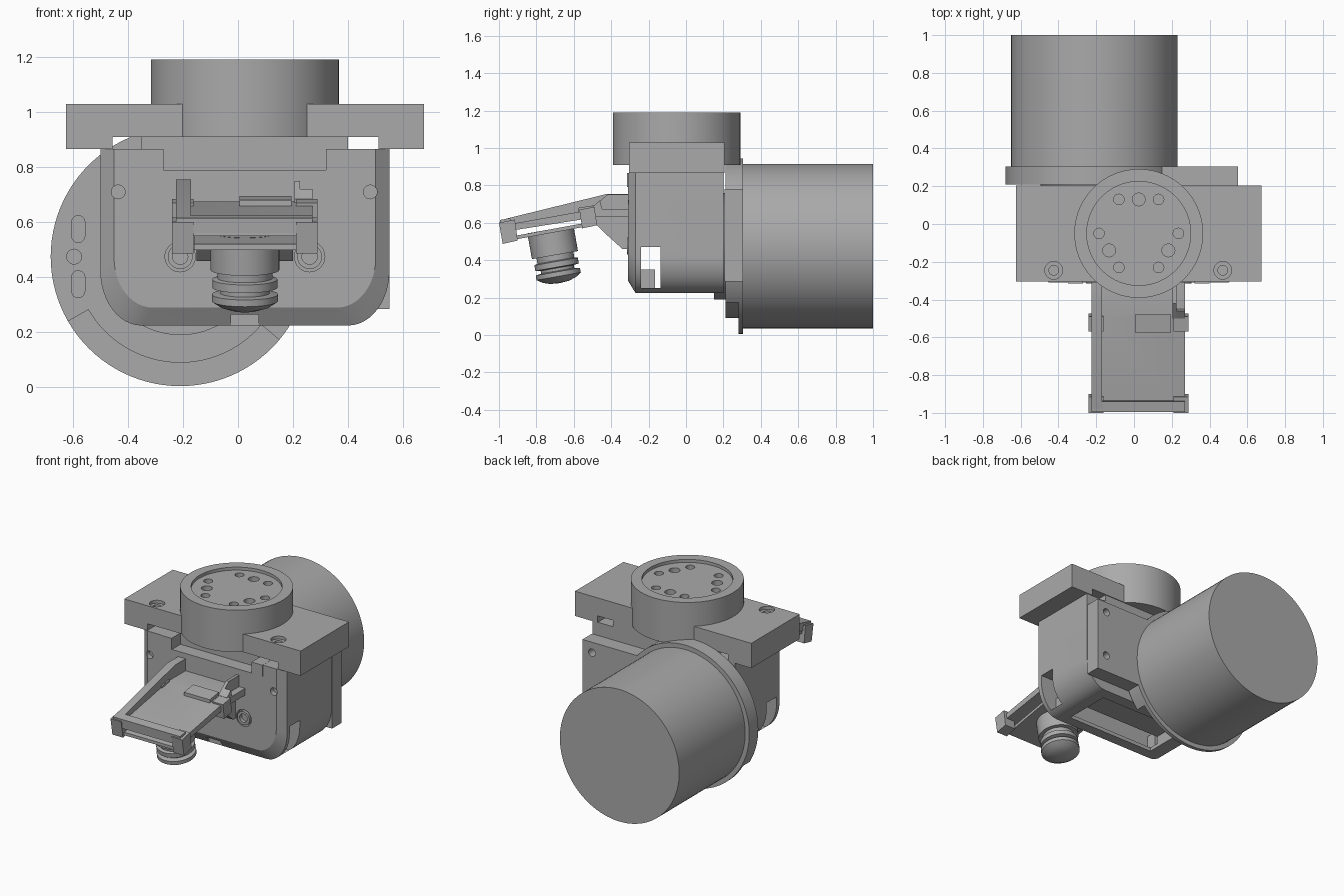
import bpy, bmesh, math

if "Cube" in bpy.data.objects:
    bpy.data.objects.remove(bpy.data.objects["Cube"])

grey = bpy.data.materials.new("machined grey")
grey.use_nodes = True
grey.diffuse_color = (0.4, 0.4, 0.4, 1)
grey.node_tree.nodes["Principled BSDF"].inputs["Base Color"].default_value = (0.4, 0.4, 0.4, 1)


def finish(name, bm):
    bmesh.ops.recalc_face_normals(bm, faces=bm.faces)
    mesh = bpy.data.meshes.new(name)
    bm.to_mesh(mesh)
    bm.free()
    mesh.materials.append(grey)
    obj = bpy.data.objects.new(name, mesh)
    bpy.context.collection.objects.link(obj)
    return obj


def prism(name, axis, pts, a, b, end_pts=None):
    """Extrude a profile along an axis, optionally lofting to a second profile."""
    def place(p, t):
        u, v = p
        return {"x": (t, u, v), "y": (u, t, v), "z": (u, v, t)}[axis]
    bm = bmesh.new()
    lo = [bm.verts.new(place(p, a)) for p in pts]
    hi = [bm.verts.new(place(p, b)) for p in (end_pts or pts)]
    bm.faces.new(lo)
    bm.faces.new(hi)
    n = len(pts)
    for i in range(n):
        j = (i + 1) % n
        bm.faces.new((lo[i], lo[j], hi[j], hi[i]))
    return finish(name, bm)


def arc(cx, cy, rx, ry, start, end, n):
    angles = [math.radians(start + (end - start) * i / n) for i in range(n + 1)]
    return [(cx + rx * math.cos(t), cy + ry * math.sin(t)) for t in angles]


def disc(name, axis, cx, cy, r, a, b, n=64):
    return prism(name, axis, arc(cx, cy, r, r, 0, 360, n)[:-1], a, b)


def box(name, x0, x1, y0, y1, z0, z1):
    return prism(name, "z", [(x0, y0), (x1, y0), (x1, y1), (x0, y1)], z0, z1)


def cut(target, cutter):
    mod = target.modifiers.new("cut", "BOOLEAN")
    mod.operation = "DIFFERENCE"
    mod.solver = "EXACT"
    mod.object = cutter
    bpy.context.view_layer.objects.active = target
    bpy.ops.object.modifier_apply(modifier=mod.name)
    bpy.data.objects.remove(cutter)


parts = []
MX, MZ = -0.21, 0.475     # motor axis
CX, CY = 0.025, -0.05     # turret axis and body middle

# Rear motor and its mounting flange
parts.append(disc("motor", "y", MX, MZ, 0.44, 0.29, 1.0, 96))
flange = disc("motor_flange", "y", MX, MZ, 0.47, 0.21, 0.305, 96)
ring = arc(MX, MZ, 0.385, 0.385, 210, 320, 32) + arc(MX, MZ, 0.55, 0.55, 320, 210, 32)
cut(flange, prism("cutter", "y", ring, 0.1, 0.28))
cut(flange, disc("cutter", "y", -0.595, MZ, 0.027, 0.1, 0.29, 20))
for s in (-1, 1):
    z = MZ + s * 0.1
    slot = arc(-0.58, z + 0.025, 0.024, 0.024, 0, 180, 10) + arc(-0.58, z - 0.025, 0.024, 0.024, 180, 360, 10)
    cut(flange, prism("cutter", "y", slot, 0.1, 0.27))
parts.append(flange)
parts.append(disc("motor_collar", "y", MX, MZ, 0.285, 0.15, 0.25))
plate = box("side_mount_plate", 0.05, 0.55, 0.205, 0.305, 0.285, 0.78)
for z in (0.4, 0.71):
    cut(plate, disc("cutter", "y", 0.48, z, 0.025, 0.24, 0.4, 20))
parts.append(plate)

# Main body: rounded lower corners, sloped front edges
def outline(half, bottom, top, rx, rz):
    return ([(CX + half, top)] + arc(CX + half - rx, bottom + rz, rx, rz, 0, -90, 12)
            + arc(CX - half + rx, bottom + rz, rx, rz, 270, 180, 12) + [(CX - half, top)])

body = prism("body", "y", outline(0.525, 0.225, 0.865, 0.15, 0.2), -0.27, 0.2)
front = prism("body_front", "y", outline(0.525, 0.225, 0.865, 0.15, 0.2), -0.27, -0.31,
              outline(0.475, 0.29, 0.865, 0.14, 0.18))
cut(body, box("cutter", -0.7, 0.7, -0.24, -0.135, 0.25, 0.47))
cut(body, box("cutter", -0.3, 0.35, -0.2, 0.12, 0.1, 0.3))
for x in (-0.435, 0.48):
    cut(front, disc("cutter", "y", x, 0.71, 0.025, -0.4, -0.275, 20))
for x in (-0.21, 0.26):
    cut(front, disc("cutter", "y", x, MZ, 0.055, -0.4, -0.28, 32))
    boss = disc("sensor_boss", "y", x, MZ, 0.045, -0.315, -0.275, 32)
    cut(boss, disc("cutter", "y", x, MZ, 0.028, -0.4, -0.29, 24))
    parts.append(boss)
cut(front, box("cutter", -0.025, 0.075, -0.4, -0.26, 0.1, 0.265))
for shell in (body, front):
    cut(shell, box("cutter", -0.27, 0.32, -0.4, -0.22, 0.79, 1))
parts += [body, front]
for x in (-0.38, 0.36):
    parts.append(box("slot_boss", x, x + 0.07, -0.24, -0.165, 0.24, 0.35))

# Neck, wide top plate with end feet, and clips
parts.append(box("neck", -0.35, 0.4, -0.22, 0.2, 0.78, 0.93))
top = box("top_plate", -0.625, 0.675, -0.305, 0.205, 0.91, 1.03)
cut(top, box("cutter", -0.2, 0.25, -0.4, -0.2, 0.8, 1.1))
for x in (-0.425, 0.47):
    cut(top, disc("cutter", "z", x, -0.245, 0.026, 0.8, 1.1, 24))
    cut(top, disc("cutter", "z", x, -0.245, 0.047, 1.01, 1.1, 24))
parts.append(top)
for x0, x1 in ((-0.625, -0.455), (0.51, 0.675)):
    parts.append(box("plate_foot", x0, x1, -0.305, 0.205, 0.865, 0.912))
for x0 in (-0.35, 0.32):
    parts.append(box("top_clip", x0, x0 + 0.08, -0.315, -0.22, 0.79, 0.866))

# Turret disc with recess and drilled holes
turret = disc("turret", "z", CX, CY, 0.341, 0.91, 1.19, 96)
cut(turret, disc("cutter", "z", CX, CY, 0.275, 1.17, 1.3, 96))
holes = [(0, 0.18, 0.034), (0, 0.18, 0.0)][:1]
for dx, dy, r in ((0.105, 0.18, 0.028), (0.21, 0, 0.028), (0.157, -0.09, 0.034), (0.105, -0.18, 0.028)):
    holes += [(dx, dy, r), (-dx, dy, r)]
for dx, dy, r in holes:
    cut(turret, disc("cutter", "z", CX + dx, CY + dy, r, 1.1, 1.3, 20))
parts.append(turret)

# Tilted front tray with rails, lower frame and corner blocks
tray = prism("tray", "x", [(-0.985, 0.55), (-0.985, 0.585), (-0.48, 0.675), (-0.3, 0.675),
                           (-0.3, 0.63), (-0.48, 0.63)], -0.22, 0.27)
cut(tray, disc("cutter", "z", 0.24, -0.52, 0.022, 0.4, 0.9, 20))
parts.append(tray)
rail = [(-0.99, 0.57), (-0.99, 0.615), (-0.42, 0.755), (-0.28, 0.755), (-0.28, 0.66), (-0.48, 0.64)]
parts.append(prism("left_rail", "x", rail, -0.225, -0.17))
post = [(-0.5, 0.64), (-0.5, 0.685), (-0.42, 0.75), (-0.29, 0.75), (-0.29, 0.65)]
parts.append(prism("right_post", "x", post, 0.205, 0.225))
parts.append(prism("right_post", "x", post[:2] + [(-0.46, 0.72), (-0.44, 0.64)], 0.225, 0.27))
parts.append(prism("front_lip", "x", [(-0.99, 0.56), (-0.995, 0.615), (-0.94, 0.625), (-0.93, 0.57)],
                   -0.225, 0.27))
parts.append(prism("tray_pad", "x", [(-0.575, 0.64), (-0.575, 0.68), (-0.48, 0.695), (-0.48, 0.65)],
                   0.005, 0.195))
parts.append(prism("lower_frame", "x", [(-0.97, 0.5), (-0.97, 0.52), (-0.48, 0.61), (-0.48, 0.59)],
                   -0.16, 0.21))
for x in (-0.24, 0.21):
    parts.append(prism("front_block", "x", [(-0.98, 0.487), (-1.0, 0.6), (-0.915, 0.617), (-0.9, 0.505)],
                       x, x + 0.078))
    parts.append(prism("rear_block", "x", [(-0.555, 0.57), (-0.57, 0.67), (-0.49, 0.685), (-0.475, 0.587)],
                       x, x + 0.078))
parts.append(prism("arm_bracket", "x", [(-0.49, 0.6), (-0.44, 0.55), (-0.34, 0.46), (-0.29, 0.46),
                                        (-0.29, 0.65), (-0.49, 0.65)], -0.15, 0.2))

# Ringed knob hanging square to the tray
profile = [(0, 0), (0.125, 0), (0.125, 0.14), (0.1, 0.14), (0.1, 0.17), (0.118, 0.175), (0.118, 0.205),
           (0.09, 0.21), (0.09, 0.225), (0.12, 0.23), (0.12, 0.255), (0.09, 0.275), (0.05, 0.288), (0, 0.292)]
bm = bmesh.new()
verts = [bm.verts.new((r, 0, -t)) for r, t in profile]
edges = [bm.edges.new(pair) for pair in zip(verts, verts[1:])]
bmesh.ops.spin(bm, geom=verts + edges, axis=(0, 0, 1), cent=(0, 0, 0), angle=math.tau, steps=48)
bmesh.ops.remove_doubles(bm, verts=bm.verts, dist=0.0005)
knob = finish("knob", bm)
knob.location = (CX, -0.725, 0.565)
knob.rotation_euler.x = math.radians(10)
parts.append(knob)

# Smooth curved walls, crisp edges
bpy.ops.object.select_all(action="DESELECT")
for part in parts:
    part.select_set(True)
bpy.context.view_layer.objects.active = parts[0]
bpy.ops.object.shade_smooth_by_angle(angle=math.radians(25))
